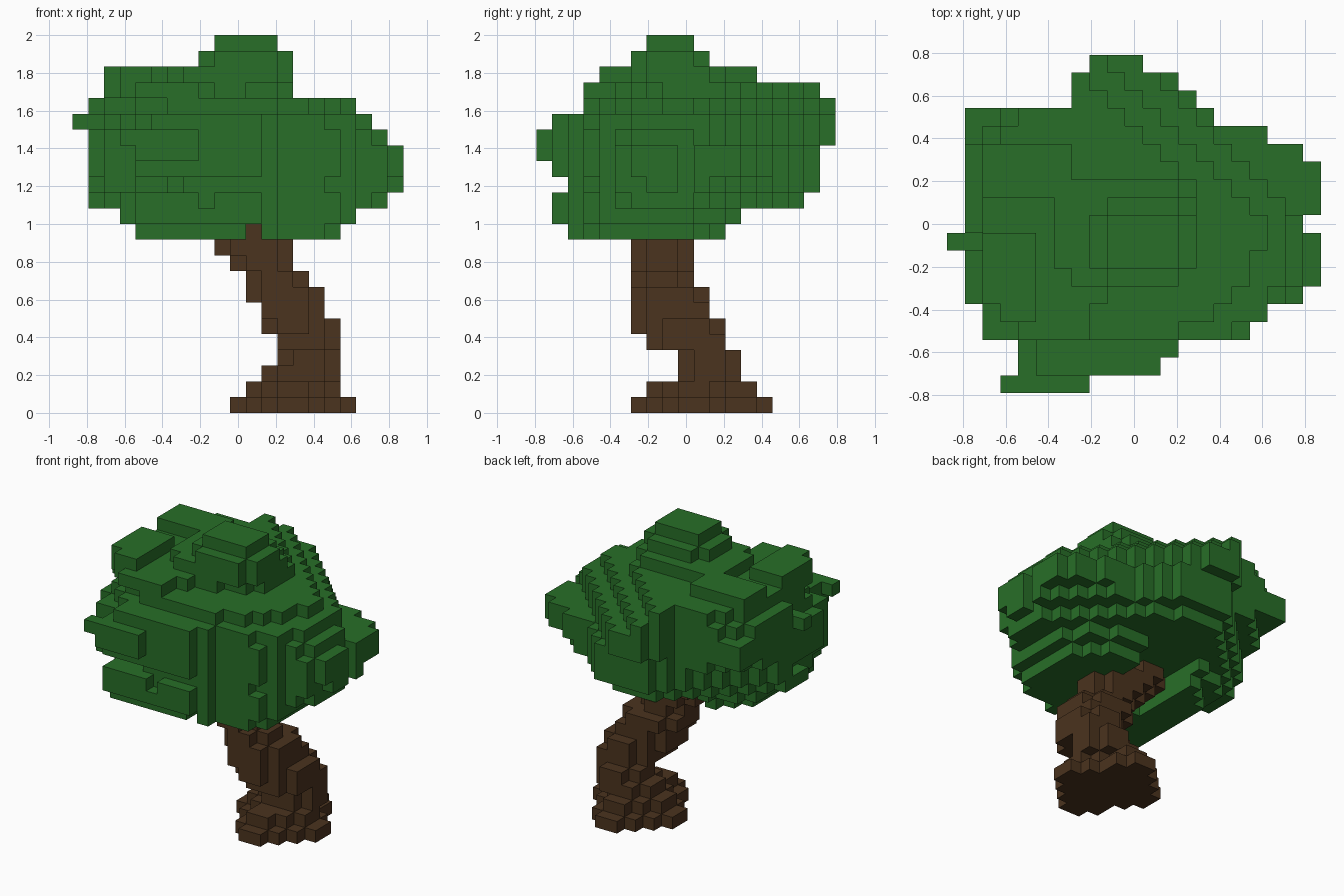
import bpy, bmesh, random

if "Cube" in bpy.data.objects:
    bpy.data.objects.remove(bpy.data.objects["Cube"], do_unlink=True)

V = 1 / 12                      # edge of one block
NX, NY = 21, 19                 # block grid, centred on x = y = 0
random.seed(4)
ROUGH = {(i, j): random.uniform(-0.14, 0.14) for i in range(12) for j in range(12)}


def material(name, rgb):
    m = bpy.data.materials.new(name)
    m.use_nodes = True
    m.diffuse_color = (*rgb, 1)
    bsdf = m.node_tree.nodes["Principled BSDF"]
    bsdf.inputs["Base Color"].default_value = (*rgb, 1)
    bsdf.inputs["Roughness"].default_value = 0.9
    return m


def layer(k, x0, x1, y0, y1, power, cross, rough=0.0):
    """Blocks of one rounded slice; power squares the ++ and -- corners, cross the others."""
    cells = set()
    cx, cy, rx, ry = (x0 + x1) / 2, (y0 + y1) / 2, (x1 - x0) / 2, (y1 - y0) / 2
    for i in range(x0, x1):
        for j in range(y0, y1):
            u, v = (i + .5 - cx) / rx, (j + .5 - cy) / ry
            p = power if u * v > 0 else cross
            if abs(u) ** p + abs(v) ** p <= 1.05 + rough * ROUGH[i // 2, j // 2]:
                cells.add((i, j, k))
    return cells


def box(x0, x1, y0, y1, z0, z1):
    return {(i, j, k) for i in range(x0, x1) for j in range(y0, y1) for k in range(z0, z1)}


def build(name, cells, mat):
    """Outer skin of a set of blocks as one mesh."""
    bm = bmesh.new()
    verts = {}

    def vert(p):
        if p not in verts:
            verts[p] = bm.verts.new(((p[0] - NX / 2) * V, (p[1] - NY / 2) * V, p[2] * V))
        return verts[p]

    for cell in sorted(cells):
        for a in range(3):
            b, c = (a + 1) % 3, (a + 2) % 3
            for side in (0, 1):
                near = list(cell)
                near[a] += 2 * side - 1
                if tuple(near) in cells:
                    continue
                ring = []
                for u, w in ((0, 0), (1, 0), (1, 1), (0, 1)):
                    p = list(cell)
                    p[a] += side
                    p[b] += u
                    p[c] += w
                    ring.append(vert(tuple(p)))
                bm.faces.new(ring if side else ring[::-1])
    mesh = bpy.data.meshes.new(name)
    bm.to_mesh(mesh)
    bm.free()
    mesh.materials.append(mat)
    obj = bpy.data.objects.new(name, mesh)
    bpy.context.collection.objects.link(obj)


# Leaning trunk: x and y cell ranges and squareness from the flared roots upward
TRUNK = [(10, 18, 6, 15, 1.0, 1.3), (11, 17, 7, 14, 1.0, 1.3), (12, 17, 9, 13, 1.4, 1.6),
         (13, 17, 9, 13, 1.5, 2), (13, 17, 7, 12, 3, 1.5), (12, 17, 6, 12, 3, 1.2),
         (12, 16, 6, 11, 3, 1.4), (11, 16, 6, 11, 2.4, 1.5), (11, 15, 6, 10, 2, 1.6),
         (10, 14, 6, 10, 2, 1.6), (9, 14, 6, 10, 2, 1.6), (8, 13, 6, 10, 2, 2),
         (7, 11, 6, 10, 2, 2)]
trunk = set()
for k, r in enumerate(TRUNK):
    trunk |= layer(k, *r)

# Canopy: layer, x and y cell ranges and squareness, from the underside up
CANOPY = [(11, 4, 17, 2, 12, 4, 4), (12, 3, 18, 1, 13, 3, 3), (13, 1, 20, 1, 17, 2, 2),
          (14, 1, 21, 2, 18, 2, 2), (15, 1, 21, 1, 18, 2, 2), (16, 1, 21, 1, 18, 2.1, 2.1),
          (17, 1, 20, 1, 19, 2.2, 2.2), (18, 1, 19, 1, 19, 2.1, 2.1),
          (19, 1, 18, 3, 19, 2, 2), (20, 2, 14, 6, 18, 2.4, 2.4),
          (20, 2, 9, 3, 14, 2.4, 2.4), (21, 6, 14, 6, 12, 2.6, 2.6)]
leaves = set()
for r in CANOPY:
    leaves |= layer(*r, rough=1.0)

# Stepped summit and the two raised side shoulders
leaves |= layer(22, 8, 14, 6, 11, 2.6, 2.6) | box(9, 13, 7, 10, 23, 24)
leaves |= box(2, 7, 11, 14, 20, 22) | box(2, 5, 5, 9, 20, 22) | box(3, 5, 4, 5, 20, 22)

# Outcrops: front lip, lower front lobe, back corner, side nub and walls, back lump
leaves |= box(4, 8, 0, 1, 16, 18) | box(3, 4, 0, 1, 17, 18) | box(4, 9, 1, 3, 15, 18)
leaves |= box(4, 8, 1, 4, 12, 14) | box(4, 8, 2, 4, 11, 12)
leaves |= box(1, 7, 14, 16, 17, 19) | box(2, 6, 12, 14, 16, 20)
leaves |= box(0, 1, 8, 9, 18, 19) | box(1, 3, 5, 13, 15, 18)
leaves |= box(2, 4, 3, 6, 14, 18) | box(17, 20, 5, 7, 14, 16)
leaves |= box(8, 11, 17, 19, 17, 20)

# Plan outline: x cell range for every row from front to back
OUTLINE = [(3, 8), (4, 12), (3, 13), (2, 17), (2, 18), (1, 20), (1, 21), (1, 21), (0, 21),
           (1, 20), (1, 21), (1, 21), (1, 21), (1, 20), (1, 18), (1, 15), (7, 14), (7, 13),
           (8, 11)]
leaves = {c for c in leaves if OUTLINE[c[1]][0] <= c[0] < OUTLINE[c[1]][1]}

# Sloped back corners: limits of i + j and j - i per layer from layer 11 up
SLOPES = [(26, 6), (27, 7), (28, 8), (30, 9), (32, 9), (32, 11), (28, 14), (28, 14),
          (26, 12), (24, 11), (24, 11), (24, 11), (24, 11)]
leaves = {(i, j, k) for i, j, k in leaves
          if i + j <= SLOPES[k - 11][0] and j - i <= SLOPES[k - 11][1]}

# Hollow under the canopy where the trunk enters
leaves -= box(11, 12, 0, 6, 11, 12) | box(7, 12, 6, 14, 11, 13)
leaves -= trunk

build("trunk", trunk, material("bark brown", (0.070, 0.033, 0.013)))
build("canopy", leaves, material("leaf green", (0.021, 0.158, 0.021)))
